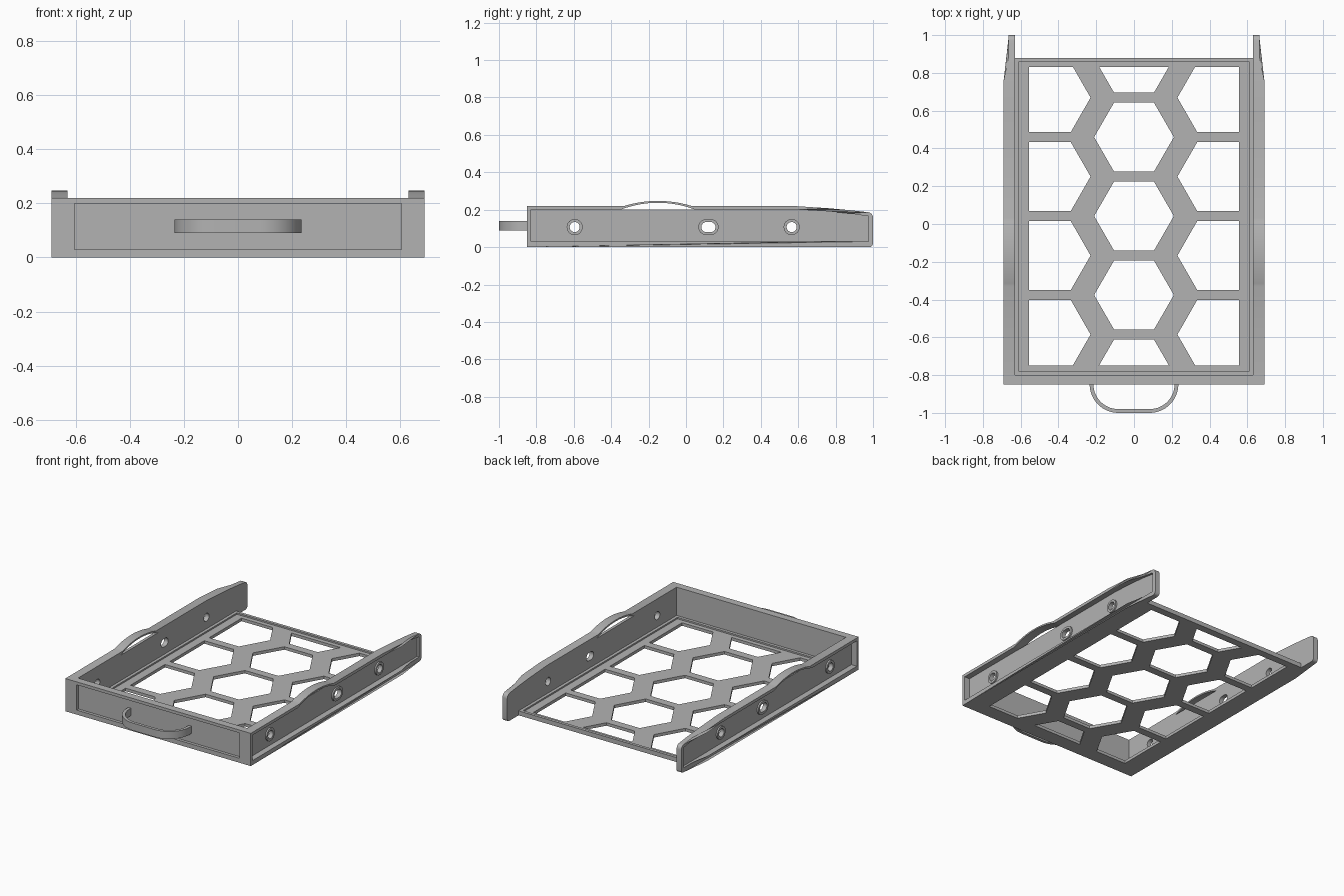
import bpy
import bmesh
from math import sin, cos, pi

cube = bpy.data.objects.get("Cube")
if cube:
    bpy.data.objects.remove(cube, do_unlink=True)

grey = bpy.data.materials.new("plain_grey")
grey.use_nodes = True
grey.diffuse_color = (0.45, 0.45, 0.45, 1)
grey.node_tree.nodes["Principled BSDF"].inputs["Base Color"].default_value = (0.45, 0.45, 0.45, 1)


def plate(name, loops, lo, hi, axes="xyz", mirror=False, shape=None):
    """Extrude outlines (the first is outer, the rest are holes) from lo to hi.
    axes names the world axes of the outline's u, v and of the thickness."""
    curve = bpy.data.curves.new(name, "CURVE")
    curve.dimensions = "2D"
    curve.fill_mode = "BOTH"
    curve.extrude = (hi - lo) / 2
    for loop in loops:
        spline = curve.splines.new("POLY")
        spline.points.add(len(loop) - 1)
        for point, (u, v) in zip(spline.points, loop):
            point.co = (u, v, 0, 1)
        spline.use_cyclic_u = True
    temp = bpy.data.objects.new(name + "_outline", curve)
    bpy.context.collection.objects.link(temp)
    graph = bpy.context.evaluated_depsgraph_get()
    mesh = bpy.data.meshes.new_from_object(temp.evaluated_get(graph))
    bpy.data.objects.remove(temp, do_unlink=True)
    bpy.data.curves.remove(curve)

    bm = bmesh.new()
    bm.from_mesh(mesh)
    bmesh.ops.remove_doubles(bm, verts=bm.verts, dist=0.0002)
    for vert in bm.verts:
        u, v, w = vert.co
        place = dict(zip(axes, (u, v, w + (lo + hi) / 2)))
        vert.co = (place["x"], place["y"], place["z"])
        if shape:
            shape(vert.co)
    bmesh.ops.recalc_face_normals(bm, faces=bm.faces)
    bm.to_mesh(mesh)
    bm.free()
    mesh.name = name
    mesh.materials.clear()
    mesh.materials.append(grey)
    obj = bpy.data.objects.new(name, mesh)
    bpy.context.collection.objects.link(obj)
    bpy.ops.object.select_all(action="DESELECT")
    obj.select_set(True)
    bpy.context.view_layer.objects.active = obj
    bpy.ops.object.shade_smooth_by_angle(angle=pi / 6)
    if mirror:
        obj.modifiers.new("Mirror", "MIRROR").use_mirror_merge = False
    return obj


def rect(u0, v0, u1, v1):
    return [(u0, v0), (u1, v0), (u1, v1), (u0, v1)]


def arc(u, v, r, start, end, steps):
    angles = [start + (end - start) * i / steps for i in range(steps + 1)]
    return [(u + r * cos(a), v + r * sin(a)) for a in angles]


def slot(u, v, r, half):
    return arc(u + half, v, r, -pi / 2, pi / 2, 12) + arc(u - half, v, r, pi / 2, 3 * pi / 2, 12)


def bow(base, rise, half):
    """Shallow arch along the wall top, running from back to front."""
    ts = [1 - i / 12 for i in range(25)]
    return [(-0.15 + half * t, base + rise * (1 - t * t)) for t in ts]


def clip(loop, v0, v1):
    """Trim a convex outline to a band of v."""
    for limit, sign in ((v0, 1), (v1, -1)):
        result = []
        for (a, b), (c, d) in zip(loop, loop[1:] + loop[:1]):
            inside, following = sign * (b - limit) >= 0, sign * (d - limit) >= 0
            if inside:
                result.append((a, b))
            if inside != following:
                result.append((a + (c - a) * (limit - b) / (d - b), limit))
        loop = result
    return loop


# Floor with a honeycomb of openings
R, H, PITCH = 0.211, 0.183, 0.418
FRONT, BACK = -0.75, 0.83
holes = []
for i in range(5):
    y = -0.794 + i * PITCH
    holes.append(clip(arc(0, y, R, 0, 5 * pi / 3, 5), FRONT, BACK))
for i in range(4):
    y = -0.585 + i * PITCH
    half_cell = [(0.23, y), (0.335, y - H), (0.555, y - H), (0.555, y + H), (0.335, y + H)]
    half_cell = clip(half_cell, FRONT, BACK)
    holes.append(half_cell)
    holes.append([(-u, v) for u, v in reversed(half_cell)])
plate("floor", [rect(-0.63, -0.80, 0.63, 0.88)] + holes, 0, 0.02)
plate("floor_rim", [rect(-0.63, -0.80, 0.63, 0.88), rect(-0.61, -0.78, 0.61, 0.86)], 0.02, 0.03)

# Front wall: thin panel inside a raised frame
front = rect(-0.63, 0, 0.63, 0.22)
plate("front_panel", [front], -0.83, -0.80, "xzy")
plate("front_frame", [front, rect(-0.605, 0.03, 0.605, 0.20)], -0.85, -0.83, "xzy")

# Handle: a bent strap
strap = []
for r in (0.152, 0.132):
    side = [(-0.083 - r, -0.83)] + arc(-0.083, -0.848, r, pi, 3 * pi / 2, 14)
    strap.append(side + [(-u, v) for u, v in reversed(side)])
plate("handle", [strap[0] + strap[1][::-1]], 0.09, 0.14)

# Side walls: outline with a spring bow on top and a sloping tail
outline = [(-0.85, 0), (0.76, 0), (0.88, 0)]
outline += arc(0.98, 0.02, 0.02, -pi / 2, 0, 5)
outline += arc(0.97, 0.157, 0.03, 0, pi / 2, 6)
outline += [(0.88, 0.197), (0.76, 0.208), (0.57, 0.22)]
outline += bow(0.22, 0.027, 0.18) + [(-0.85, 0.22)]
gap = bow(0.20, 0.037, 0.20)
recess = [(-0.83, 0.03), (0.76, 0.03), (0.88, 0.03), (0.975, 0.03), (0.975, 0.165),
          (0.88, 0.179), (0.76, 0.191), (0.60, 0.20)]
recess += gap + [(-0.83, 0.20)]


def taper_tail(co):
    """Thin the outer face towards the back."""
    if co.x > 0.68:
        co.x -= 0.025 * min(max((co.y - 0.76) / 0.12, 0), 1)


screws = [(-0.595, 0), (0.12, 0.011), (0.565, 0)]
screw_holes = [slot(y, 0.107, 0.027, half) for y, half in screws]
plate("side_panels", [outline, gap] + screw_holes, 0.63, 0.65, "yzx", True)
plate("side_frames", [outline, recess], 0.65, 0.69, "yzx", True, taper_tail)

# Low collars around the screw holes
for label, (y, half), hole in zip(("front", "middle", "back"), screws, screw_holes):
    plate(label + "_screw_collars", [slot(y, 0.107, 0.043, half), hole], 0.65, 0.66, "yzx", True)
